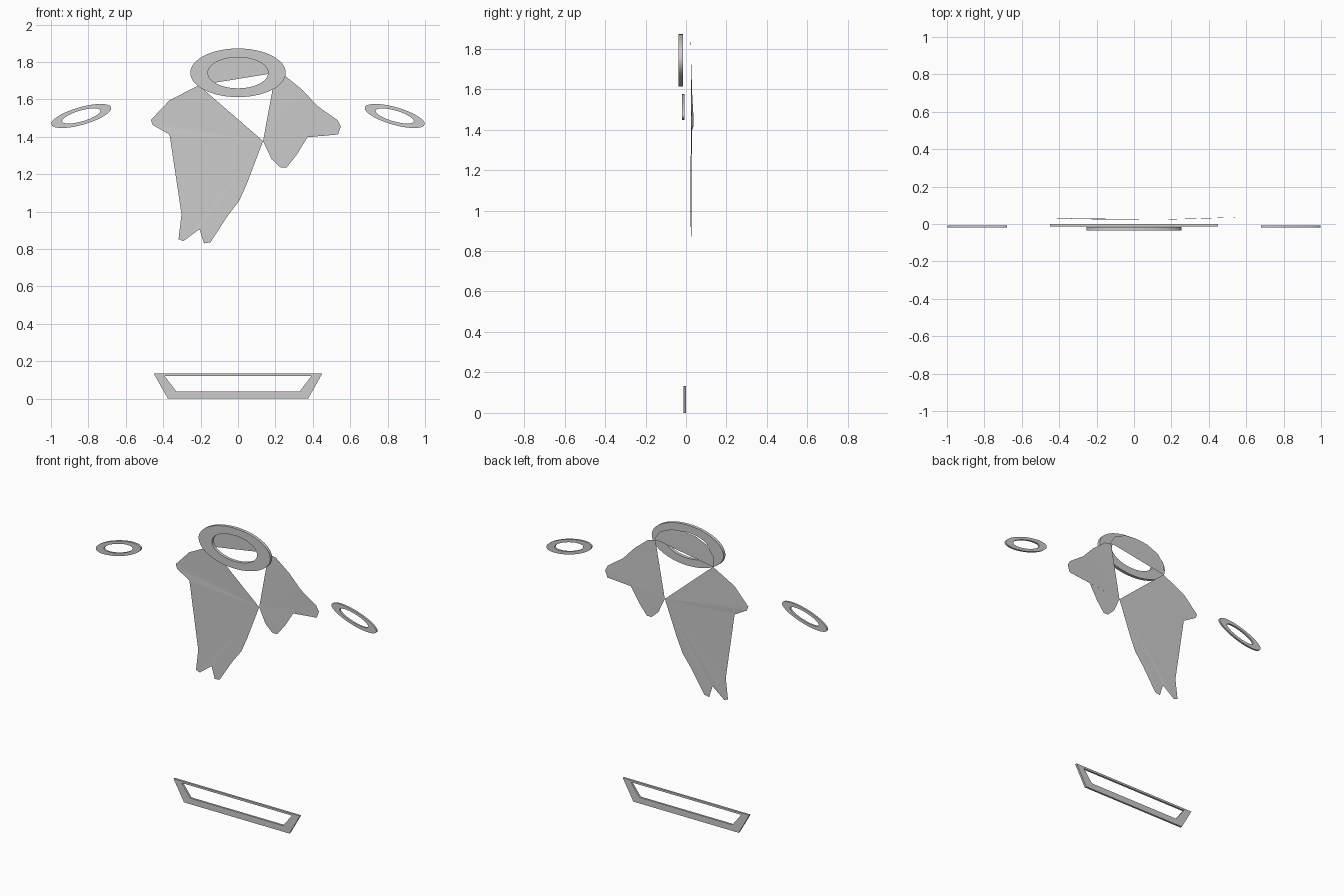
import bpy, bmesh, math

if "Cube" in bpy.data.objects:
    bpy.data.objects.remove(bpy.data.objects["Cube"])


def finish(name, bm, smooth=False):
    bmesh.ops.recalc_face_normals(bm, faces=bm.faces)
    mesh = bpy.data.meshes.new(name)
    bm.to_mesh(mesh)
    bm.free()
    ob = bpy.data.objects.new(name, mesh)
    bpy.context.collection.objects.link(ob)
    if smooth:
        bpy.ops.object.select_all(action='DESELECT')
        ob.select_set(True)
        bpy.context.view_layer.objects.active = ob
        bpy.ops.object.shade_smooth_by_angle(angle=math.radians(30))
    return ob


def frame(name, outer, inner, y0, y1, smooth=False):
    """Flat closed band between two matching outlines, from y0 to y1."""
    bm = bmesh.new()
    loops = [[bm.verts.new((x, y, z)) for x, z in pts]
             for pts, y in ((outer, y0), (inner, y0), (inner, y1), (outer, y1))]
    n = len(outer)
    for k in range(4):
        a, b = loops[k], loops[(k + 1) % 4]
        for i in range(n):
            j = (i + 1) % n
            bm.faces.new((a[i], a[j], b[j], b[i]))
    return finish(name, bm, smooth)


def ellipse(cx, cz, a, b, tilt=0, n=64):
    c, s = math.cos(tilt), math.sin(tilt)
    pts = []
    for i in range(n):
        t = 2 * math.pi * i / n
        u, v = a * math.cos(t), b * math.sin(t)
        pts.append((cx + u * c - v * s, cz + u * s + v * c))
    return pts


# Collar ring
frame("collar", ellipse(0, 1.742, 0.255, 0.13), ellipse(0, 1.742, 0.161, 0.083),
      -0.036, -0.016, True)

# Tilted cuff rings
for side, label in ((-1, "left"), (1, "right")):
    tilt = -side * math.radians(16)
    frame(label + "_cuff", ellipse(side * 0.838, 1.511, 0.166, 0.047, tilt),
          ellipse(side * 0.838, 1.511, 0.106, 0.029, tilt), -0.019, -0.007, True)

# Hem band
frame("hem", [(-0.45, 0.133), (0.45, 0.133), (0.375, 0), (-0.375, 0)],
      [(-0.392, 0.12), (0.392, 0.12), (0.33, 0.039), (-0.33, 0.039)], -0.013, 0)


def cloth(name, outline):
    """Thin sheet that curves slightly backwards towards its sides."""
    bm = bmesh.new()
    vs = [bm.verts.new((x, 0.023 + 0.045 * x * x, z)) for x, z in outline]
    f = bm.faces.new(vs)
    bmesh.ops.triangulate(bm, faces=[f])
    return finish(name, bm)


# Cape: long panel, short panel, neck strip behind the collar
cloth("long_cape_panel", [
    (-0.21, 1.675), (-0.366, 1.595), (-0.466, 1.49), (-0.456, 1.463),
    (-0.366, 1.412), (-0.264, 1.227), (-0.302, 0.985), (-0.318, 0.852),
    (-0.291, 0.842), (-0.206, 0.906), (-0.182, 0.83), (-0.147, 0.836),
    (-0.056, 0.976), (0.008, 1.06), (0.051, 1.158), (0.134, 1.377)])
cloth("short_cape_panel", [
    (0.134, 1.377), (0.179, 1.281), (0.227, 1.236), (0.26, 1.236),
    (0.313, 1.302), (0.388, 1.425), (0.5, 1.409), (0.535, 1.412),
    (0.55, 1.455), (0.532, 1.489), (0.425, 1.564), (0.345, 1.65),
    (0.25, 1.727), (0.2, 1.735)])
arch = [(-0.21, 1.675), (-0.205, 1.735), (-0.16, 1.795), (-0.08, 1.83),
        (0, 1.838), (0.08, 1.83), (0.16, 1.795), (0.2, 1.735)]
cloth("cape_neck_strip", arch + [(x * 1.04, z + 0.008) for x, z in reversed(arch)])
